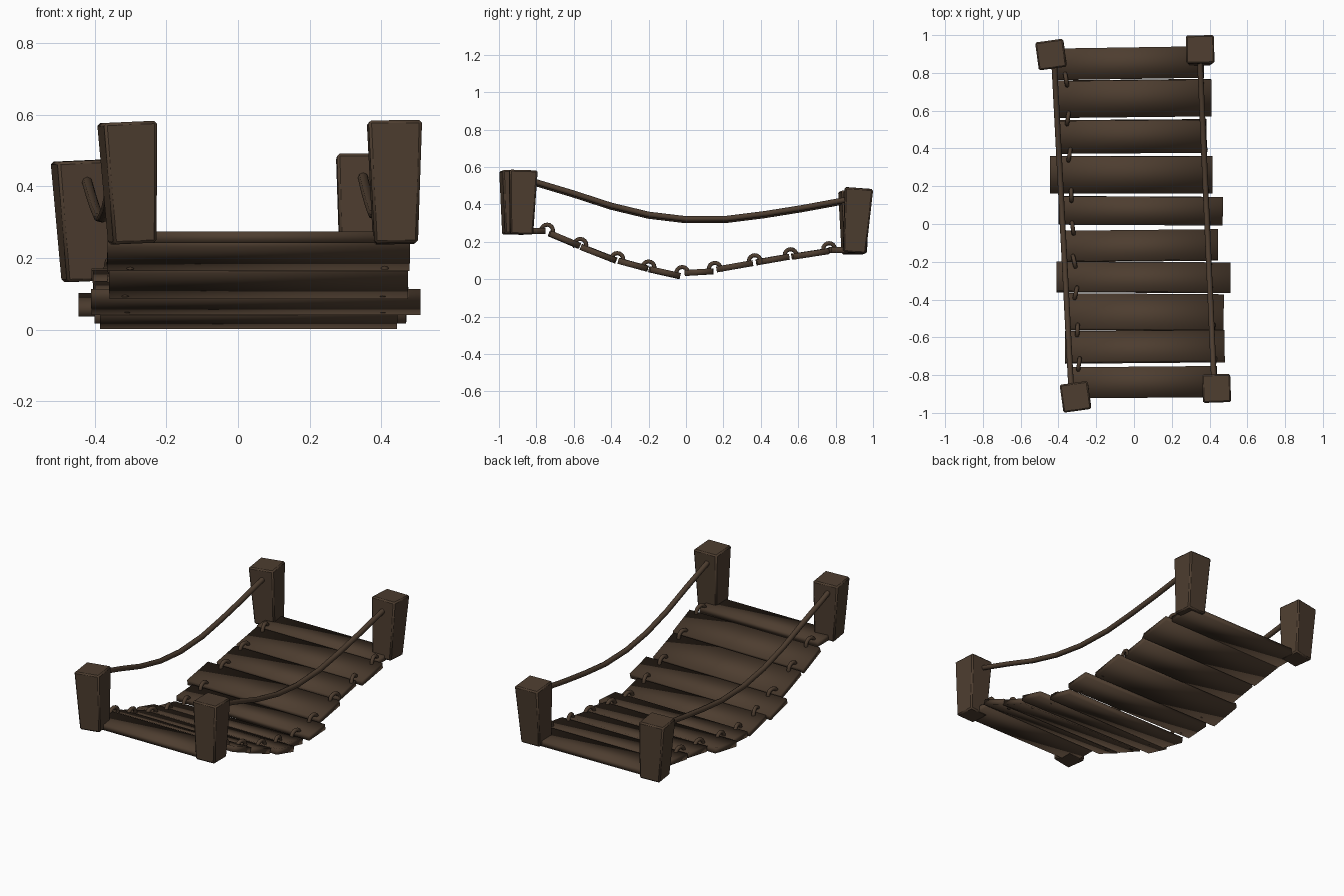
import bpy, bmesh, math, random
from mathutils import Vector, Matrix

if "Cube" in bpy.data.objects:
    bpy.data.objects.remove(bpy.data.objects["Cube"])

random.seed(4)
wood = bpy.data.materials.new("dark brown wood")
wood.diffuse_color = (0.075, 0.047, 0.029, 1)
wood.use_nodes = True
wood.node_tree.nodes["Principled BSDF"].inputs["Base Color"].default_value = wood.diffuse_color


def finish(name, bm, bevel=0.0, angle=None):
    bmesh.ops.recalc_face_normals(bm, faces=bm.faces)
    me = bpy.data.meshes.new(name)
    bm.to_mesh(me)
    bm.free()
    me.materials.append(wood)
    ob = bpy.data.objects.new(name, me)
    bpy.context.collection.objects.link(ob)
    if bevel:
        m = ob.modifiers.new("soft edges", 'BEVEL')
        m.width = bevel
        m.segments = 1
    bpy.context.view_layer.objects.active = ob
    ob.select_set(True)
    if angle is None:
        bpy.ops.object.shade_smooth()
    else:
        bpy.ops.object.shade_smooth_by_angle(angle=math.radians(angle))
    ob.select_set(False)
    return ob


def tube(name, pts, radius):
    cu = bpy.data.curves.new(name, 'CURVE')
    cu.dimensions = '3D'
    cu.bevel_depth = radius
    cu.bevel_resolution = 2
    cu.use_fill_caps = True
    sp = cu.splines.new('POLY')
    sp.points.add(len(pts) - 1)
    for p, co in zip(sp.points, pts):
        p.co = (*co, 1)
    sp.use_smooth = True
    cu.materials.append(wood)
    ob = bpy.data.objects.new(name, cu)
    bpy.context.collection.objects.link(ob)
    return ob


# Planks: left x, right x, front y, back y, front z, back z, yaw in degrees
planks = [
    (-0.33, 0.44, -0.92, -0.755, 0.258, 0.258, 0.5),
    (-0.365, 0.48, -0.73, -0.57, 0.245, 0.178, 0.5),
    (-0.36, 0.475, -0.56, -0.375, 0.172, 0.10, -0.4),
    (-0.41, 0.51, -0.36, -0.205, 0.098, 0.056, -0.3),
    (-0.385, 0.445, -0.195, -0.035, 0.053, 0.017, 0.6),
    (-0.40, 0.47, -0.005, 0.145, 0.033, 0.042, -0.3),
    (-0.445, 0.415, 0.163, 0.358, 0.052, 0.086, 0.0),
    (-0.40, 0.385, 0.377, 0.55, 0.09, 0.12, 0.4),
    (-0.405, 0.41, 0.568, 0.762, 0.12, 0.15, 0.6),
    (-0.41, 0.37, 0.768, 0.935, 0.155, 0.155, 0.9),
]
for i, (x0, x1, y0, y1, z0, z1, yaw) in enumerate(planks):
    bm = bmesh.new()
    bmesh.ops.create_cube(bm, size=1)
    size = (x1 - x0, math.hypot(y1 - y0, z1 - z0), 0.032)
    mat = (Matrix.Translation(((x0 + x1) / 2, (y0 + y1) / 2, (z0 + z1) / 2))
           @ Matrix.Rotation(math.radians(yaw), 4, 'Z')
           @ Matrix.Rotation(math.atan2(z1 - z0, y1 - y0), 4, 'X')
           @ Matrix.Diagonal((*size, 1)))
    bmesh.ops.transform(bm, matrix=mat, verts=bm.verts)
    finish(f"plank_{i + 1}", bm)

# Rope loops joining neighbouring planks at both sides
for i in range(len(planks) - 1):
    a, b = planks[i], planks[i + 1]
    y, z = (a[3] + b[2]) / 2, (a[5] + b[4]) / 2 + 0.008
    for side, x in (("left", -0.325 - 0.045 * y), ("right", 0.39 - 0.045 * y)):
        yaw = math.radians(random.uniform(-15, 15))
        pts = []
        for k in range(11):
            t = math.radians(-25 + 230 * k / 10)
            r = 0.032 * math.cos(t)
            pts.append((x - r * math.sin(yaw), y + r * math.cos(yaw),
                        z + 0.032 * math.sin(t)))
        tube(f"plank_loop_{side}_{i + 1}", pts, 0.011)

# Tapered leaning posts: bottom centre, top centre, yaw
posts = {
    "front_left": ((-0.295, -0.915, 0.24), (-0.31, -0.915, 0.58), 8),
    "front_right": ((0.44, -0.88, 0.24), (0.437, -0.87, 0.583), 2),
    "back_left": ((-0.425, 0.90, 0.135), (-0.44, 0.897, 0.472), 8),
    "back_right": ((0.347, 0.90, 0.142), (0.35, 0.925, 0.487), 1),
}
for name, (lo, hi, yaw) in posts.items():
    lo, hi = Vector(lo), Vector(hi)
    bm = bmesh.new()
    bmesh.ops.create_cube(bm, size=1)
    for v in bm.verts:
        w = 0.15 if v.co.z > 0 else 0.122
        v.co.x *= w
        v.co.y *= w
        v.co.z *= (hi - lo).length
    lean = Vector((0, 0, 1)).rotation_difference(hi - lo).to_matrix().to_4x4()
    mat = (Matrix.Translation((lo + hi) / 2) @ lean
           @ Matrix.Rotation(math.radians(yaw), 4, 'Z'))
    bmesh.ops.transform(bm, matrix=mat, verts=bm.verts)
    finish(f"post_{name}", bm, bevel=0.008, angle=40)

# Sagging hand ropes between the posts
sag = [(-0.87, 0.54), (-0.8, 0.515), (-0.6, 0.455), (-0.4, 0.39), (-0.2, 0.342),
       (0.0, 0.318), (0.22, 0.32), (0.42, 0.345), (0.62, 0.377), (0.82, 0.414),
       (0.88, 0.425)]
for name, x0, slope, dz in (("left", -0.378, 0.052, -0.004), ("right", 0.387, 0.044, 0.004)):
    tube(f"hand_rope_{name}", [(x0 - slope * y, y, z + dz) for y, z in sag], 0.015)
